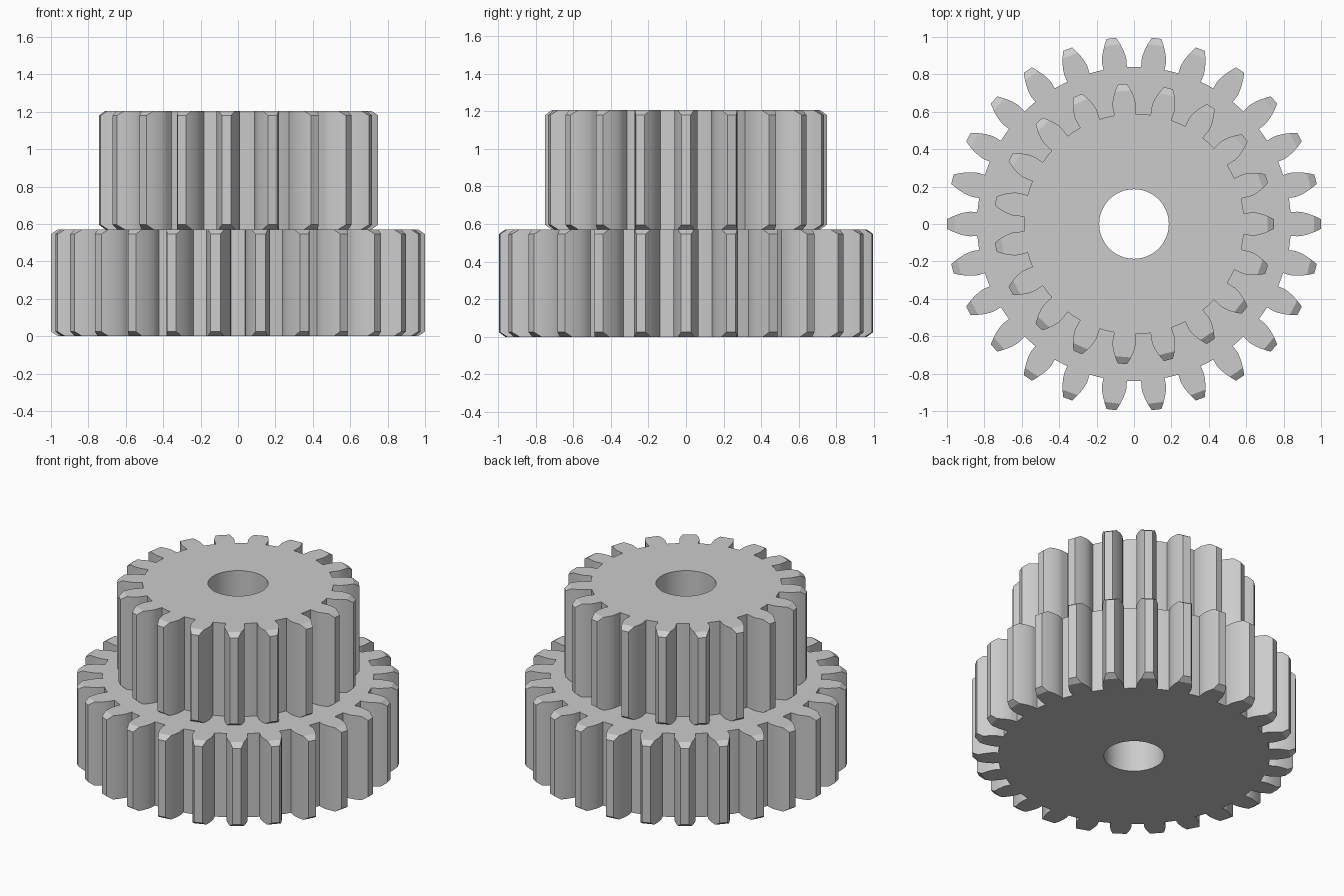
import bpy
import bmesh
from math import cos, sin, tan, pi, acos, radians
from mathutils import Vector

old = bpy.data.objects.get("Cube")
if old:
    bpy.data.objects.remove(old, do_unlink=True)

# Shared gear proportions: both gears use one tooth size
MODULE = 1 / 14
PRESSURE = radians(20)
BORE = 0.186
CHAMFER_R = 0.036
CHAMFER_Z = 0.025
BORE_STEPS = 4

steel = bpy.data.materials.new("plain grey")
steel.use_nodes = True
grey = (0.6, 0.6, 0.6, 1)
steel.diffuse_color = grey
steel.node_tree.nodes["Principled BSDF"].inputs["Base Color"].default_value = grey


def tooth_half_angle(teeth, radius):
    """Half the angular width of an involute tooth at a radius."""
    base = teeth * MODULE / 2 * cos(PRESSURE)
    phi = acos(min(1, base / radius))
    return pi / (2 * teeth) + (tan(PRESSURE) - PRESSURE) - (tan(phi) - phi)


def spur_gear(name, teeth, z0, z1):
    pitch = teeth * MODULE / 2
    tip, root = pitch + MODULE, pitch - 1.25 * MODULE
    base, shoulder = pitch * cos(PRESSURE), tip - CHAMFER_R

    # One flank from root to tip, then the sector outline as (angle, radius)
    radii = [root] + [base + (shoulder - base) * (i / 6) ** 1.5 for i in range(6)]
    radii += [shoulder, (shoulder + tip) / 2, tip]
    flank = [(-tooth_half_angle(teeth, r), r) for r in radii]
    gap = [(-pi / teeth, root), ((flank[0][0] - pi / teeth) / 2, root)]
    side = gap + flank
    outline = side + [(-a, r) for a, r in reversed(side)]
    count = len(outline)

    bm = bmesh.new()
    for t in range(teeth):
        turn = 2 * pi * t / teeth

        def ring(points, top):
            verts = []
            for a, r in points:
                drop = CHAMFER_Z * max(0, (r - shoulder) / CHAMFER_R)
                z = z1 - drop if top else z0 + drop
                verts.append(bm.verts.new((r * cos(a + turn), r * sin(a + turn), z)))
            return verts

        bore = [(-pi / teeth + 2 * pi / teeth * i / BORE_STEPS, BORE)
                for i in range(BORE_STEPS + 1)]
        low, high = ring(outline, False), ring(outline, True)
        low_bore, high_bore = ring(bore, False), ring(bore, True)

        # Tooth walls and bore wall
        for i in range(count - 1):
            bm.faces.new((low[i], low[i + 1], high[i + 1], high[i]))
        for i in range(BORE_STEPS):
            bm.faces.new((low_bore[i + 1], low_bore[i], high_bore[i], high_bore[i + 1]))

        # Flat ends, and the chamfer running over each tooth tip
        first = len(side) - 3
        for rim, hole, flip in ((low, low_bore, True), (high, high_bore, False)):
            flat = rim[:first + 1] + rim[count - 1 - first:] + hole[::-1]
            bm.faces.new(flat[::-1] if flip else flat)
            for i in range(first, len(side) - 1):
                quad = [rim[i], rim[i + 1], rim[count - 2 - i], rim[count - 1 - i]]
                bm.faces.new(quad[::-1] if flip else quad)

    bmesh.ops.remove_doubles(bm, verts=bm.verts, dist=1e-5)
    mesh = bpy.data.meshes.new(name)
    bm.to_mesh(mesh)
    bm.free()
    mesh.materials.append(steel)
    obj = bpy.data.objects.new(name, mesh)
    bpy.context.collection.objects.link(obj)

    bpy.ops.object.select_all(action='DESELECT')
    obj.select_set(True)
    bpy.context.view_layer.objects.active = obj
    bpy.ops.object.shade_smooth_by_angle(angle=radians(25))
    return obj


# Wide lower gear and narrow upper gear on the same bore
spur_gear("large_gear", 26, 0, 0.571)
spur_gear("small_gear", 19, 0.571, 1.205)
